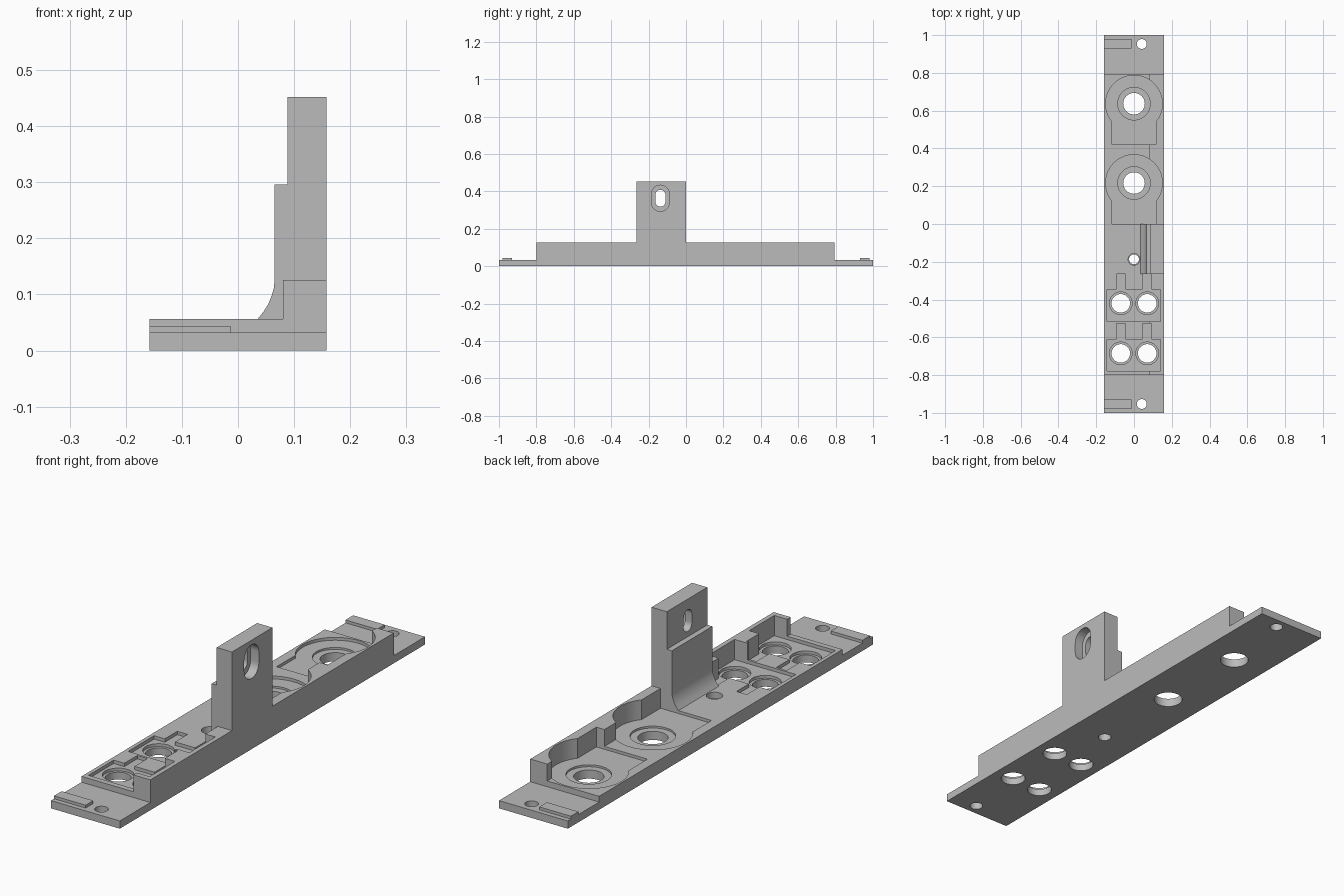
import bpy, bmesh
from math import sin, cos, pi, acos
from mathutils import Vector

cube = bpy.data.objects.get("Cube")
if cube:
    bpy.data.objects.remove(cube, do_unlink=True)

grey = bpy.data.materials.new("light grey")
grey.use_nodes = True
colour = (0.5, 0.5, 0.5, 1)
grey.diffuse_color = colour
grey.node_tree.nodes["Principled BSDF"].inputs["Base Color"].default_value = colour

# Axis order for each extrusion direction: (u, v, depth) -> (x, y, z)
PLACE = {
    "x": lambda u, v, d: Vector((d, u, v)),
    "y": lambda u, v, d: Vector((u, d, v)),
    "z": lambda u, v, d: Vector((u, v, d)),
}


def prism(name, points, axis, start, end):
    """Extrude a flat outline along an axis."""
    bm = bmesh.new()
    face = bm.faces.new([bm.verts.new(PLACE[axis](u, v, start)) for u, v in points])
    top = bmesh.ops.extrude_face_region(bm, geom=[face])["geom"]
    move = PLACE[axis](0, 0, end - start)
    bmesh.ops.translate(bm, vec=move, verts=[g for g in top if isinstance(g, bmesh.types.BMVert)])
    bmesh.ops.recalc_face_normals(bm, faces=bm.faces)
    mesh = bpy.data.meshes.new(name)
    bm.to_mesh(mesh)
    bm.free()
    mesh.materials.append(grey)
    obj = bpy.data.objects.new(name, mesh)
    bpy.context.collection.objects.link(obj)
    return obj


def rect(u0, u1, v0, v1):
    return [(u0, v0), (u1, v0), (u1, v1), (u0, v1)]


def arc(u, v, r, a0, a1, n):
    return [(u + r * cos(a0 + (a1 - a0) * i / n), v + r * sin(a0 + (a1 - a0) * i / n))
            for i in range(n + 1)]


def circle(u, v, r, n=48):
    return arc(u, v, r, 0, 2 * pi, n)[:-1]


def slot(u, v, r, half):
    return arc(u, v + half, r, 0, pi, 16) + arc(u, v - half, r, pi, 2 * pi, 16)


def combine(body, tool, operation):
    mod = body.modifiers.new("combine", "BOOLEAN")
    mod.operation, mod.object, mod.solver = operation, tool, "EXACT"
    bpy.context.view_layer.objects.active = body
    bpy.ops.object.modifier_apply(modifier=mod.name)
    bpy.data.objects.remove(tool, do_unlink=True)


def cut(points, low, high, axis="z"):
    tool = prism("cutter", points, axis, low, high)
    tool.hide_render = True
    combine(body, tool, "DIFFERENCE")


W, PLATE, DECK, WALL, OVER = 0.158, 0.032, 0.056, 0.126, 0.3

# Base plate with a raised deck and side wall
body = prism("mounting_base", rect(-W, W, -1, 1), "z", 0, PLATE)
deck = [(-W, 0.01), (W, 0.01), (W, WALL), (0.08, WALL), (0.08, DECK), (-W, DECK)]
combine(body, prism("deck", deck, "y", -0.8, 0.795), "UNION")

# Upright bracket with a curved foot and a stepped top
foot = [(0.035, DECK), (0.046, 0.07), (0.054, 0.083), (0.06, 0.098), (0.064, 0.112), (0.065, 0.125)]
bracket = [(W, 0.02), (W, 0.452), (0.088, 0.452), (0.088, 0.296), (0.065, 0.296)]
bracket += foot[::-1] + [(0.035, 0.02)]
combine(body, prism("bracket", bracket, "y", -0.265, 0), "UNION")

# Raised bars on the end tabs
for y in (-0.955, 0.955):
    combine(body, prism("bar", rect(-W, -0.013, y - 0.025, y + 0.025), "z", 0.02, 0.044), "UNION")

# Keyhole pockets with stepped through holes
side, radius = 0.117, 0.15
angle = acos(side / radius)
for y, end in ((0.637, 0.42), (0.217, 0)):
    keyhole = arc(0, y, radius, -angle, pi + angle, 56) + [(-side, end), (side, end)]
    cut(keyhole, 0.044, OVER)
    cut(circle(0, y, 0.086), 0.036, OVER)
    cut(circle(0, y, 0.057), -0.1, OVER)

# Paired socket pockets with channels and stepped holes
for y, low, high, end in ((-0.42, -0.517, -0.347, -0.265), (-0.685, -0.777, -0.612, -0.527)):
    outline = [(-0.142, low), (0.139, low), (0.139, high), (0.093, high), (0.093, end), (0.046, end),
               (0.046, high), (-0.046, high), (-0.046, end), (-0.093, end), (-0.093, high),
               (-0.142, high)]
    cut(outline, 0.042, OVER)
    for x in (-0.07, 0.07):
        cut(circle(x, y, 0.06), 0.03, OVER)
        cut(circle(x, y, 0.049), -0.1, OVER)

# Screw holes
for y in (-0.953, 0.953):
    cut(circle(0.041, y, 0.026, 32), -0.1, OVER)
cut(circle(0, -0.187, 0.031, 32), 0.03, DECK + 0.1)
cut(circle(0, -0.187, 0.026, 32), -0.1, DECK + 0.1)

# Slot through the bracket, wider on the outside
cut(slot(-0.137, 0.363, 0.048, 0.022), 0.12, OVER, "x")
cut(slot(-0.137, 0.363, 0.027, 0.018), 0, OVER, "x")

body.select_set(True)
bpy.context.view_layer.objects.active = body
bpy.ops.object.shade_smooth_by_angle(angle=0.5)
